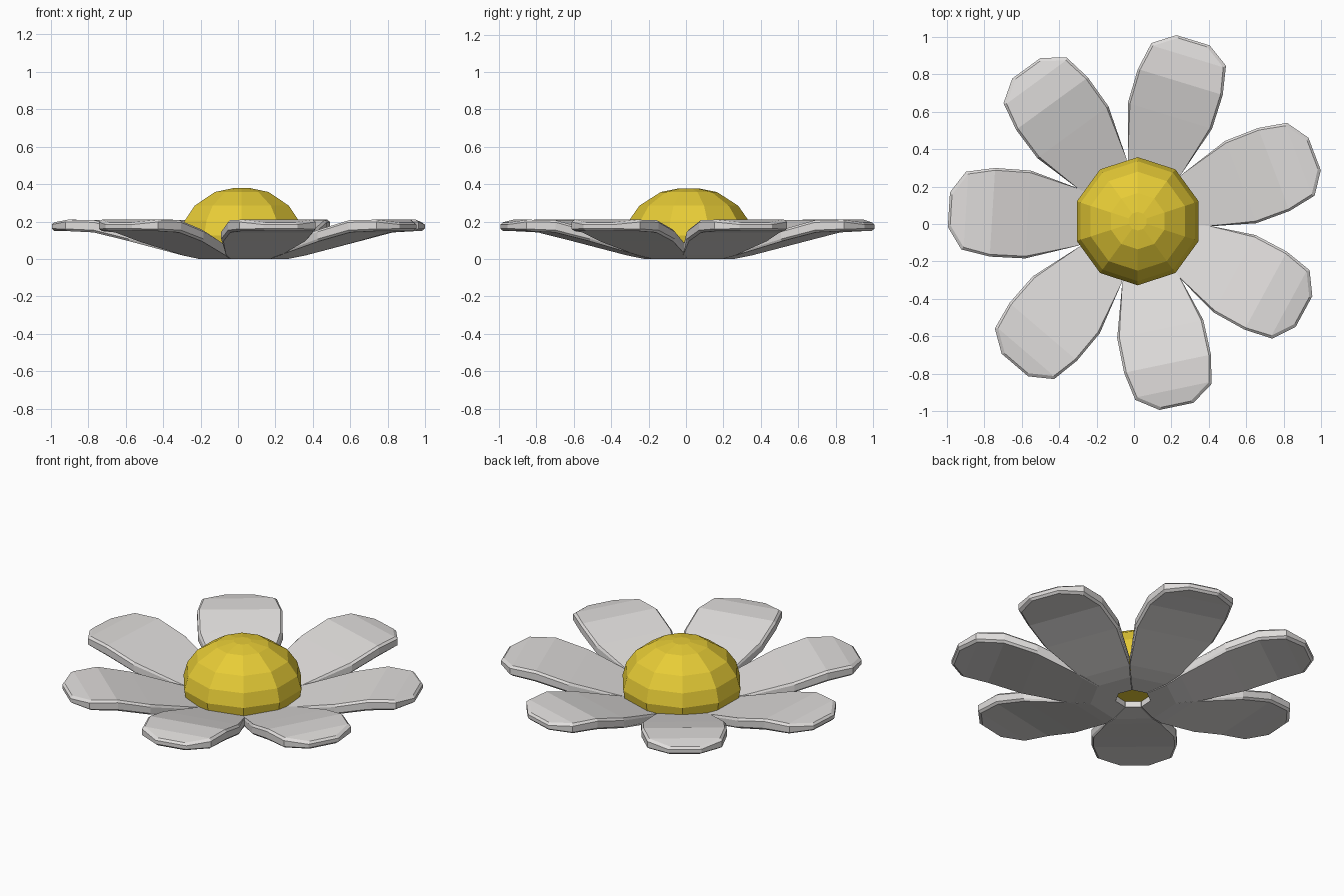
import bpy, bmesh, math
from mathutils import Matrix, Vector

if "Cube" in bpy.data.objects:
    bpy.data.objects.remove(bpy.data.objects["Cube"])

CX, CY = 0.02, 0.015


def material(name, rgb):
    m = bpy.data.materials.new(name)
    m.diffuse_color = (*rgb, 1)
    m.use_nodes = True
    m.node_tree.nodes["Principled BSDF"].inputs["Base Color"].default_value = m.diffuse_color
    return m


white = material("petal white", (0.74, 0.72, 0.71))
yellow = material("centre yellow", (0.86, 0.65, 0.04))


def add_object(name, bm, mat):
    bmesh.ops.recalc_face_normals(bm, faces=bm.faces)
    mesh = bpy.data.meshes.new(name)
    bm.to_mesh(mesh)
    bm.free()
    mesh.materials.append(mat)
    ob = bpy.data.objects.new(name, mesh)
    ob.location = (CX, CY, 0)
    bpy.context.collection.objects.link(ob)
    return ob


# petal stations: distance out, half width, underside height, top height
STATIONS = [(0.09, 0.043, 0.0, 0.05), (0.22, 0.106, 0.0, 0.052),
            (0.31, 0.150, 0.02, 0.075), (0.588, 0.235, 0.095, 0.157),
            (0.777, 0.237, 0.142, 0.208), (0.931, 0.208, 0.149, 0.210),
            (1.01, 0.093, 0.150, 0.196)]
INSET = 0.012


def petal(name, angle):
    """Bent plate with chamfered rim: four stacked outline loops."""
    bm = bmesh.new()
    loops = []
    for level in range(4):                       # bottom, lower rim, upper rim, top
        inset = INSET if level in (0, 3) else 0
        rows = []
        for u, w, lo, hi in STATIONS:
            outer = u > 0.32
            edge = inset if outer else 0
            z = (lo, lo + 0.012, hi - 0.012, hi)[level]
            uu = u - (inset if u > 0.9 else 0)
            rows.append([bm.verts.new((uu, s * (w - edge), z)) for s in (-1, 1)])
        loops.append(rows)
    for rows in (loops[0], loops[3]):            # underside and top
        for a, b in zip(rows, rows[1:]):
            bm.faces.new((a[0], b[0], b[1], a[1]))
    rings = [[r[0] for r in rows] + [r[1] for r in reversed(rows)] for rows in loops]
    n = len(rings[0])
    for a, b in zip(rings, rings[1:]):           # rim bands
        for i in range(n):
            j = (i + 1) % n
            bm.faces.new((a[i], a[j], b[j], b[i]))
    bm.transform(Matrix.Rotation(math.radians(angle), 4, 'Z'))
    return add_object(name, bm, white)


for i, a in enumerate((176.5, 126.1, 73.0, 20.8, -28.5, -78.2, -130.5)):
    petal(f"petal_{i + 1}", a)

# ten-sided domed centre: rings of (radius, height)
bm = bmesh.new()
rings = []
for r, z in [(0.24, 0.035), (0.33, 0.055), (0.342, 0.125), (0.32, 0.205),
             (0.264, 0.285), (0.15, 0.358), (0.05, 0.378)]:
    rings.append([bm.verts.new((r * math.cos(t), r * math.sin(t), z))
                  for t in (math.radians(90 + 36 * k) for k in range(10))])
for a, b in zip(rings, rings[1:]):
    for k in range(10):
        j = (k + 1) % 10
        bm.faces.new((a[k], a[j], b[j], b[k]))
bm.faces.new(rings[0])
bm.faces.new(rings[-1])
add_object("flower_centre", bm, yellow)
